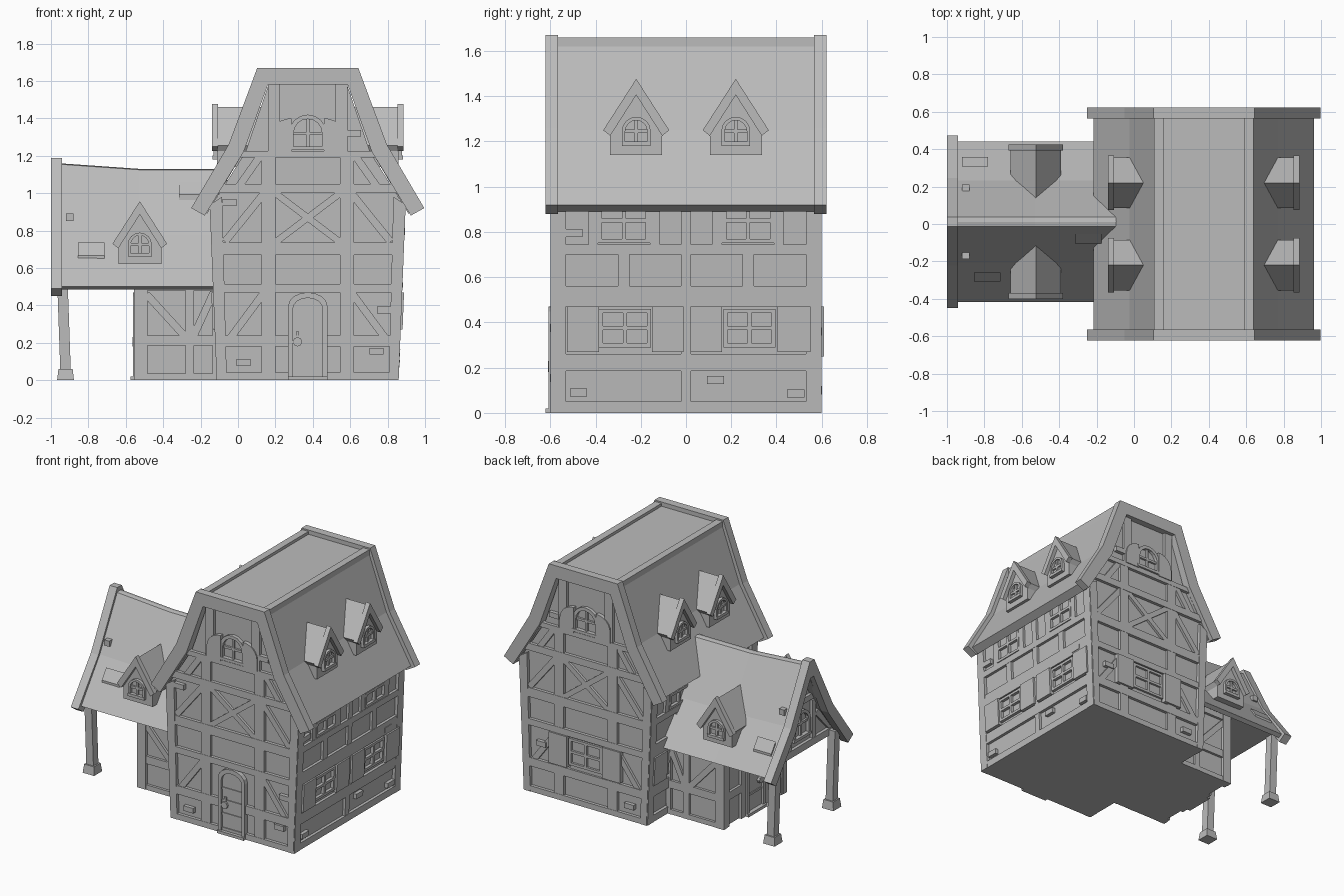
import bpy, bmesh, math
from mathutils import Vector as V

cube = bpy.data.objects.get("Cube")
if cube:
    bpy.data.objects.remove(cube)

mat = bpy.data.materials.new("plain grey")
mat.use_nodes = True
GREY = (0.5, 0.5, 0.5, 1)
mat.diffuse_color = GREY
mat.node_tree.nodes["Principled BSDF"].inputs["Base Color"].default_value = GREY

parts = {}  # part name -> bmesh


class Frame:
    """A wall plane: u runs along it, up runs (possibly leaning) upward, n points out."""
    def __init__(self, o, u, n, up=(0, 0, 1)):
        self.o, self.u, self.n, self.up = V(o), V(u), V(n), V(up)

    def at(self, u, z, d):
        return self.o + self.u * u + self.up * z + self.n * d


def loft(name, rings):
    bm = parts.setdefault(name, bmesh.new())
    vs = [[bm.verts.new(p) for p in r] for r in rings]
    n = len(vs[0])
    faces = [bm.faces.new(vs[0]), bm.faces.new(vs[-1][::-1])]
    for a, b in zip(vs, vs[1:]):
        for i in range(n):
            j = (i + 1) % n
            faces.append(bm.faces.new((a[i], b[i], b[j], a[j])))
    bmesh.ops.recalc_face_normals(bm, faces=faces)


def plate(name, f, pts, d0, d1):
    loft(name, [[f.at(u, z, d) for u, z in pts] for d in (d0, d1)])


def rect(name, f, u0, u1, z0, z1, d1=0.02, d0=-0.02):
    plate(name, f, [(u0, z0), (u1, z0), (u1, z1), (u0, z1)], d0, d1)


def beam(name, f, a, b, w=0.04, d1=0.018):
    """Slanted timber between two wall points."""
    a, b = V(a), V(b)
    s = (b - a).orthogonal().normalized() * w / 2
    plate(name, f, [a + s, b + s, b - s, a - s], -0.02, d1)


def band(name, f, outer, inner, d0, d1):
    """Strip between two matching polylines, one block per segment."""
    for i in range(len(outer) - 1):
        plate(name, f, [outer[i], outer[i + 1], inner[i + 1], inner[i]], d0, d1)


def arch(c, z, w, h, rise, steps=8):
    """Open outline: up one side, over a round top, down the other."""
    top = [(c - w * math.cos(math.pi * i / steps), z + h + rise * math.sin(math.pi * i / steps))
           for i in range(steps + 1)]
    return [(c - w, z)] + top + [(c + w, z)]


def arched_window(name, f, c, z, w, h, d=0.02):
    band(name, f, arch(c, z, w, h, w), arch(c, z, w * 0.76, h, w * 0.76), -0.01, d)
    rect(name, f, c - w, c + w, z - 0.005, z + 0.015, d + 0.005)
    rect(name, f, c - 0.008, c + 0.008, z, z + h + w * 0.9, d * 0.6)
    rect(name, f, c - w * 0.9, c + w * 0.9, z + h - 0.008, z + h + 0.008, d * 0.6)


def window(f, u0, u1, z0, z1, shutters=()):
    t, m, zm = 0.018, (u0 + u1) / 2, (z0 + z1) / 2
    for a, b, c, e in ((u0, u0 + t, z0, z1), (u1 - t, u1, z0, z1), (m - t / 2, m + t / 2, z0, z1),
                       (u0, u1, z0, z0 + t), (u0, u1, z1 - t, z1), (u0, u1, zm - t / 2, zm + t / 2)):
        rect("window_frames", f, a, b, c, e, 0.023)
    for a, b in shutters:
        rect("shutters", f, a, b, z0 - 0.02, z1 + 0.01, 0.034)


def door(f, c, w=0.105, top=0.47):
    band("door_frames", f, arch(c, 0, w, top - 0.075, 0.075), arch(c, 0, w - 0.025, top - 0.09, 0.06), -0.01, 0.032)
    plate("doors", f, arch(c, 0.02, w - 0.025, top - 0.11, 0.06), -0.01, 0.015)
    for z in (0.13, 0.31):
        rect("door_bands", f, c - w + 0.025, c + w - 0.025, z, z + 0.015, 0.021)
    rect("door_step", f, c - w, c + w, 0, 0.02, 0.045)
    ring = [(c - 0.055 + 0.025 * math.cos(k * math.pi / 4), 0.205 + 0.025 * math.sin(k * math.pi / 4)) for k in range(8)]
    plate("door_knobs", f, ring, 0, 0.035)
    rect("door_knobs", f, c - 0.063, c - 0.047, 0.2, 0.26, 0.025)


def dormer(f, c, z, back):
    """Small gabled dormer; the frame plane is its front face."""
    plate("dormer_bodies", f, [(c - .115, z), (c + .115, z), (c + .115, z + .11), (c, z + .29), (c - .115, z + .11)], -back, 0)
    def chevron(g):
        return ([(c - .135 - g, z + .115 - g / 2), (c, z + .32 + g * 1.5), (c + .135 + g, z + .115 - g / 2)],
                [(c - .115, z + .085), (c, z + .265), (c + .115, z + .085)])
    band("dormer_roofs", f, *chevron(0), -back, 0.01)
    band("dormer_bargeboards", f, *chevron(0.011), -0.005, 0.028)
    arched_window("dormer_windows", f, c, z + 0.045, 0.064, 0.06)


def mirror(pts, c):
    """Complete a left-hand polyline with its reflection about c."""
    return pts + [(2 * c - u, z) for u, z in reversed(pts)]


# Main house core, standing on the ground
C = 0.373
Y = (0, 1, 0)
sec = Frame((0, 0, 0), (1, 0, 0), Y)
core = mirror([(-0.09, 0), (-0.13, 0.95), (0.04, 1.22), (0.17, 1.6)], C)
plate("house_walls", sec, core, -0.575, 0.575)

# Main roof, bargeboards and ridge beams
band("main_roof", sec, mirror([(-.217, .92), (-.025, 1.25), (.115, 1.64)], C),
     mirror([(-.165, .89), (.03, 1.22), (.16, 1.59)], C), -0.59, 0.59)
for y in (-0.622, 0.565):
    band("main_bargeboards", sec, mirror([(-.25, .92), (-.05, 1.26), (.103, 1.67)], C),
         mirror([(-.178, .88), (.03, 1.22), (.16, 1.58)], C), y, y + 0.057)
for x in (0.108, 0.588):
    rect("ridge_beams", sec, x, x + 0.05, 1.6, 1.66, 0.57, -0.57)

# Front and back timbering
front = Frame((0, -0.575, 0), (1, 0, 0), (0, -1, 0))
back = Frame((0, 0.575, 0), (1, 0, 0), Y)
T = "gable_timbers"
for f in (front, back):
    for s in (-1, 1):
        def X(u, s=s):
            return C + s * (C - u)
        plate("corner_posts", f, [(X(-.108), 0), (X(-.06), 0), (X(-.085), .98), (X(-.148), .94)], -0.04, 0.024)
        plate(T, f, [(X(.125), 0), (X(.2), 0), (X(.2), 1.2), (X(.125), 1.2)], -0.02, 0.02)
        rect(T, f, *sorted((X(.16), X(.225))), 1.2, 1.6)
        beam(T, f, (X(-.06), .2), (X(.14), .47))
        beam(T, f, (X(-.07), .74), (X(.14), 1.0))
        beam(T, f, (X(.0), 1.03), (X(.12), 1.2))
        beam(T, f, (X(.19), .73), (X(.56), 1.01), 0.036)
        # top shutters, rounded toward the window
        q = [(X(.285 - .11 * math.sin(k * math.pi / 12)), 1.30 + .1 * math.cos(k * math.pi / 12)) for k in range(7)]
        plate("gable_shutters", f, [(X(.285), 1.22)] + q + [(X(.175), 1.22)], -0.01, 0.028)
    for z0, z1, o in ((0, .04, .1), (.18, .24, .1), (.47, .515, .115), (.67, .735, .12), (1.0, 1.05, .1), (1.19, 1.225, .0)):
        rect(T, f, -o, 2 * C + o, z0, z1, 0.022)
    arched_window("gable_windows", f, C, 1.235, 0.1, 0.085, 0.024)
door(front, C)
rect("back_infill", back, C - .13, C + .13, .24, .49, 0.008)
window(back, C - .13, C + .13, .27, .46, ((C - .28, C - .14), (C + .14, C + .28)))

# Side timbering and windows
right = Frame((.835, 0, 0), Y, (1, 0, 0), (.04, 0, 1))
left = Frame((-.09, 0, 0), Y, (-1, 0, 0), (-.04, 0, 1))
T = "side_timbers"
for f in (right, left):
    for s in (-1, 1):
        rect("corner_posts", f, *sorted((s * .53, s * .595)), 0, .95, .024)
        for u0, u1, z0, z1 in ((.25, .3, .5, .72), (.115, .16, .72, .95), (.39, .43, .72, .95)):
            rect(T, f, *sorted((s * u0, s * u1)), z0, z1)
        window(f, *sorted((s * .16, s * .39)), .75, .95)
    rect(T, f, -.023, .023, 0, .95)
    for z0, z1 in ((0, .05), (.185, .26), (.47, .56), (.7, .745)):
        rect(T, f, -.58, .58, z0, z1, .022)
    window(f, -.385, -.155, .29, .46, ((-.525, -.385), (-.15, -.01)))
    window(f, .165, .395, .29, .46, ((.02, .16), (.405, .55)))

# Main dormers on both slopes
for x, n in ((.857, 1), (.746 - .857, -1)):
    for y in (-.22, .22):
        dormer(Frame((x, 0, 0), Y, (n, 0, 0)), y, 1.14, 0.24)

# Wing: lower room, overhanging loft and porch posts
W = 0.012
end = Frame((-.53, W, 0), Y, (-1, 0, 0))
rect("wing_walls", end, -.335, .335, 0, .56, 0, -.45)
loft_end = Frame((-.9, W, 0), Y, (-1, 0, 0))
plate("wing_loft", loft_end, mirror([(-.37, .52), (-.2, .76), (-.02, 1.07)], 0), -0.85, 0)
T = "wing_timbers"
for s in (-1, 1):
    f = Frame((0, W + s * .335, 0), (1, 0, 0), (0, s, 0))
    for u0, u1 in ((-.555, -.485), (-.28, -.235), (-.135, -.1)):
        rect(T, f, u0, u1, 0, .53)
    for z0, z1 in ((0, .035), (.185, .24), (.48, .53)):
        rect(T, f, -.54, -.1, z0, z1, .018)
    beam(T, f, (-.49, .46), (-.28, .23))
    beam(T, f, (-.24, .23), (-.13, .47))
    rect(T, end, *sorted((s * .29, s * .355)), 0, .53, .022)
    rect(T, end, *sorted((s * .105, s * .15)), 0, .53)
    rect(T, end, *sorted((s * .12, s * .33)), .185, .24, .018)
    # loft gable timbers
    rect(T, loft_end, *sorted((s * .12, s * .16)), .52, .84)
    beam(T, loft_end, (s * .35, .55), (s * .17, .74))
    # leaning porch post with a block foot
    def ring(x, y, r, z):
        return [(x + a * r, y + b * r, z) for a, b in ((-1, -1), (1, -1), (1, 1), (-1, 1))]
    loft("porch_posts", [ring(-.922, W + s * .33, .028, .05), ring(-.94, W + s * .33, .028, .56)])
    loft("porch_feet", [ring(-.922, W + s * .33, .045, 0), ring(-.922, W + s * .33, .038, .06)])
    dormer(Frame((0, W + s * .385, 0), (1, 0, 0), (0, s, 0)), -.525, .62, .26)
rect(T, loft_end, -.36, .36, .52, .57, .022)
rect(T, loft_end, -.2, .2, .85, .89)
rect(T, loft_end, -.02, .02, .87, 1.08)
door(end, 0)
arched_window("loft_window", loft_end, 0, .62, .095, .1, .024)

# Wing roof, swaybacked along its ridge, built as two slopes
for s in (-1, 1):
    rings = []
    for x, lift in ((-.96, .03), (-.53, 0), (-.06, 0)):
        prof = [(0, 1.13 + lift), (.025, 1.125 + lift), (.22, .775 + lift / 2), (.43, .5),
                (.40, .485), (.19, .74 + lift / 2), (0, 1.06 + lift)]
        rings.append([(x, W + s * y, z) for y, z in prof])
    loft("wing_roof", rings)
band("wing_bargeboard", loft_end, mirror([(-.462, .49), (-.235, .79), (-.025, 1.188)], 0),
     mirror([(-.405, .45), (-.18, .75), (-.018, 1.07)], 0), .04, .1)

# Loose bricks on the walls and loose tiles on the wing roof
for f, spots in ((front, ((.03, .095), (.74, .155), (.78, .375), (.62, 1.32), (-.045, .95))),
                 (back, ((.03, .1), (.72, .36), (.62, 1.3))),
                 (right, ((-.475, .09), (.13, .145), (.485, .085), (.43, .505), (-.495, .795)))):
    for u, z in spots:
        rect("loose_bricks", f, u - .038, u + .038, z - .018, z + .018, .026)
for x, y, s in ((-.785, .295, -1), (-.245, .09, -1), (-.85, .32, 1)):
    z = 1.16 - 1.75 * y if y < .2 else .775 - 1.31 * (y - .22)
    loft("loose_tiles", [[(x + dx, W + s * (y + dy), z - 1.4 * dy + h) for dx, dy in
                          ((-.07, -.025), (.07, -.025), (.07, .025), (-.07, .025))] for h in (-.03, .025)])

for name, bm in parts.items():
    mesh = bpy.data.meshes.new(name)
    bm.to_mesh(mesh)
    bm.free()
    mesh.materials.append(mat)
    bpy.context.collection.objects.link(bpy.data.objects.new(name, mesh))
